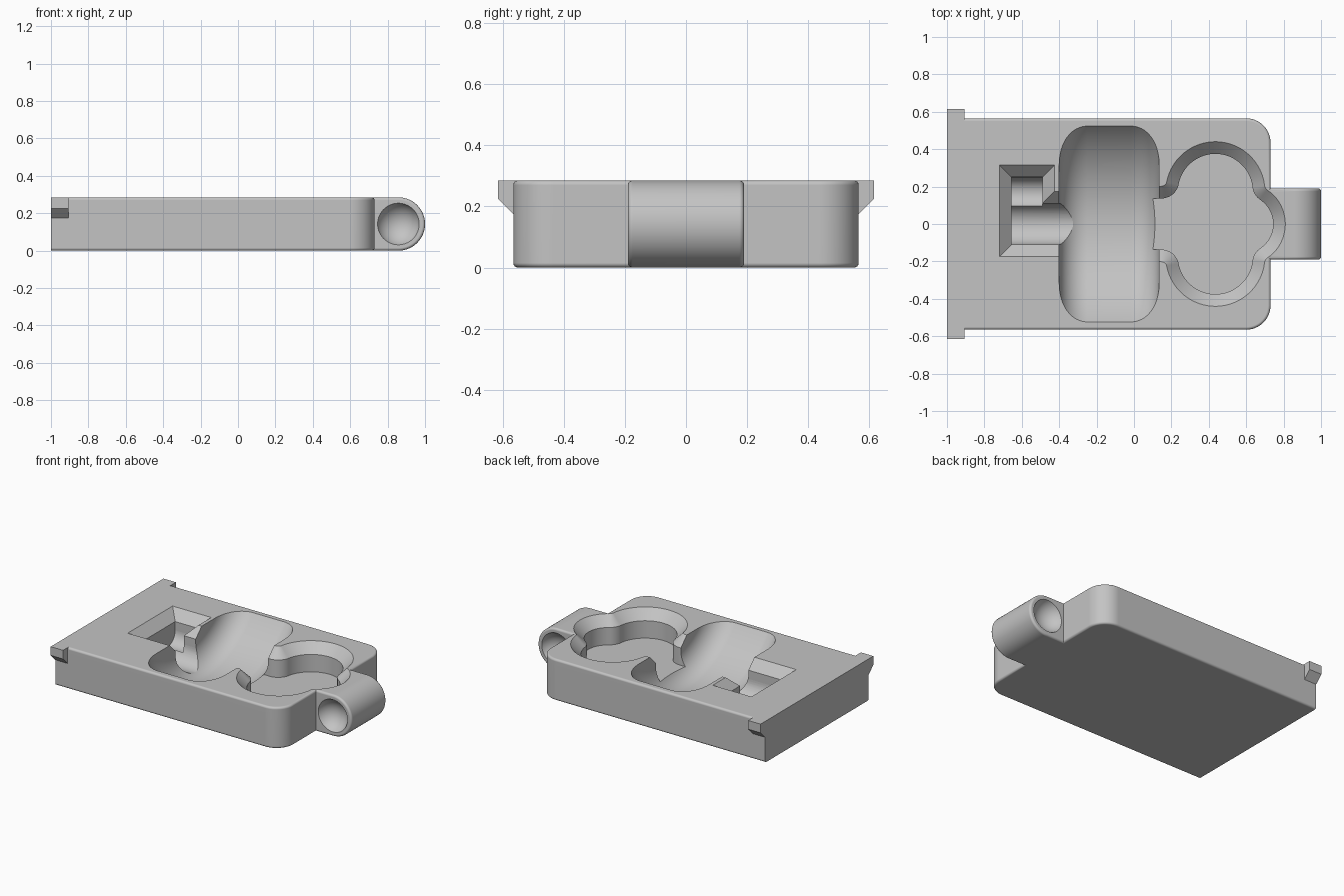
import bpy, bmesh
from math import sin, cos, pi, atan2, hypot

cube = bpy.data.objects.get("Cube")
if cube:
    bpy.data.objects.remove(cube, do_unlink=True)

H = 0.285       # plate thickness
EDGE = 0.015    # small rounding of the outer edges
RIM = 0.065     # chamfer around the pockets

grey = bpy.data.materials.new("plain grey")
grey.use_nodes = True
grey.diffuse_color = (0.55, 0.55, 0.55, 1)
grey.node_tree.nodes["Principled BSDF"].inputs["Base Color"].default_value = (0.55, 0.55, 0.55, 1)


def arc(cx, cy, r, a0, a1, n=16):
    steps = [a0 + (a1 - a0) * i / n for i in range(n + 1)]
    return [(cx + r * cos(a), cy + r * sin(a)) for a in steps]


def loft(name, layers):
    """Closed solid through rings that have equal point counts."""
    bm = bmesh.new()
    rings = [[bm.verts.new(p) for p in ring] for ring in layers]
    n = len(rings[0])
    for a, b in zip(rings, rings[1:]):
        for i in range(n):
            j = (i + 1) % n
            bm.faces.new((a[i], a[j], b[j], b[i]))
    bm.faces.new(rings[0][::-1])
    bm.faces.new(rings[-1])
    bmesh.ops.recalc_face_normals(bm, faces=bm.faces)
    mesh = bpy.data.meshes.new(name)
    bm.to_mesh(mesh)
    bm.free()
    mesh.materials.append(grey)
    ob = bpy.data.objects.new(name, mesh)
    bpy.context.collection.objects.link(ob)
    return ob


def rounded_levels(lo, hi, steps=4):
    """Pairs of (inset, position) that round both ends of an extrusion."""
    q = [(EDGE * (1 - sin(t)), EDGE * (1 - cos(t)))
         for t in (pi / 2 * i / steps for i in range(steps + 1))]
    return [(i, lo + d) for i, d in q] + [(i, hi - d) for i, d in reversed(q)]


def boolean(target, tool, operation):
    mod = target.modifiers.new(tool.name, 'BOOLEAN')
    mod.operation = operation
    mod.solver = 'EXACT'
    mod.object = tool
    tool.hide_render = True
    bpy.context.view_layer.objects.active = target
    bpy.ops.object.modifier_apply(modifier=mod.name)
    bpy.data.objects.remove(tool, do_unlink=True)


# Base plate: square at one end, rounded corners at the other
def plate_outline(inset):
    w, r = 0.565, 0.13
    cx, cy = 0.73 - r, w - r
    return ([(-1, -w + inset)] + arc(cx, -cy, r - inset, -pi / 2, 0)
            + arc(cx, cy, r - inset, 0, pi / 2) + [(-1, w - inset)])


plate = loft("tray_body", [[(x, y, z) for x, y in plate_outline(i)]
                           for i, z in rounded_levels(0, H)])


# Round lug at the end
def lug_outline(inset):
    r = H / 2
    return ([(0.65, inset)] + arc(1 - r, r, r - inset, -pi / 2, pi / 2, 40)
            + [(0.65, H - inset)])


lug = loft("end_lug", [[(x, y, z) for x, z in lug_outline(i)]
                       for i, y in rounded_levels(-0.19, 0.19)])
boolean(plate, lug, 'UNION')

# Side tabs with sloping undersides
for side in (-1, 1):
    profile = [(0.5, H), (0.615, H), (0.615, 0.225), (0.565, 0.175), (0.5, 0.175)]
    tab = loft("side_tab", [[(x, side * y, z) for y, z in profile] for x in (-1, -0.905)])
    boolean(plate, tab, 'UNION')

# Wide wheel-shaped hollow with rounded shoulders
R, shoulder, left, right = 0.665, 0.15, -0.4, 0.135
section = (arc(left + shoulder, R - shoulder, shoulder, pi, pi / 2)
           + arc(right - shoulder, R - shoulder, shoulder, pi / 2, 0))
wheel = loft("wheel_cutter", [[(x, y, z) for y, z in arc(0, 0.03 + R, r, 0, 2 * pi, 128)[:-1]]
                              for x, r in section])
boolean(plate, wheel, 'DIFFERENCE')


# Lobed pocket: tangent arcs, mirrored across the long axis
def lobed_outline(grow):
    lip, lobe, notch, tip = (0.147, 0.23), (0.435, 0.175), (0.728, 0.208), (0.589, 0)
    r_lobe, r_tip = 0.2, 0.155

    def bearing(a, b):
        return atan2(b[1] - a[1], b[0] - a[0])

    def gap(a, b):
        return hypot(b[0] - a[0], b[1] - a[1])

    a1, a2, a3 = bearing(lip, lobe), bearing(lobe, notch), bearing(notch, tip)
    half = [(-0.1, lip[1] - gap(lip, lobe) + r_lobe + grow)]
    half += arc(*lip, gap(lip, lobe) - r_lobe - grow, -pi / 2, a1)
    half += arc(*lobe, r_lobe + grow, a1 + pi, a2, 40)
    half += arc(*notch, gap(notch, lobe) - r_lobe - grow, a2 + pi, a3 + 2 * pi)[1:]
    half += arc(*tip, r_tip + grow, a3 + pi, 0)[1:]
    return half + [(x, -y) for x, y in reversed(half[:-1])]


# Stepped slot that opens into the wheel hollow
def slot_outline(grow):
    x0, x1, x2 = -0.655 - grow, -0.49 + grow, -0.2
    w, y1 = 0.11 + grow, 0.25 + grow
    return [(x0, -w), (x2, -w), (x2, w), (x1, w), (x1, y1), (x0, y1)]


for name, outline, floor in (("lobed_cutter", lobed_outline, 0.1),
                             ("slot_cutter", slot_outline, 0.16)):
    levels = [(0, floor), (0, H - RIM), (RIM, H), (RIM, H + 0.1)]
    pocket = loft(name, [[(x, y, z) for x, y in outline(g)] for g, z in levels])
    boolean(plate, pocket, 'DIFFERENCE')

# Round-bottomed channels in the slot
for y0, r, x_end in ((0, 0.11, -0.2), (0.165, 0.085, -0.49)):
    channel = loft("channel_cutter", [[(x, y, z) for y, z in arc(y0, 0.161, r, 0, 2 * pi, 48)[:-1]]
                                      for x in (-0.655, x_end)])
    boolean(plate, channel, 'DIFFERENCE')

# Shallow spherical dimples in both ends of the lug
for side in (-1, 1):
    bpy.ops.mesh.primitive_uv_sphere_add(segments=64, ring_count=32, radius=0.12,
                                         location=(1 - H / 2, side * 0.235, H / 2))
    dimple = bpy.context.object
    dimple.name = "dimple_cutter"
    dimple.data.materials.append(grey)
    boolean(plate, dimple, 'DIFFERENCE')

# Smooth curves, crisp edges
bpy.ops.object.select_all(action='DESELECT')
plate.select_set(True)
bpy.context.view_layer.objects.active = plate
bpy.ops.object.shade_smooth_by_angle(angle=pi / 6)
weighted = plate.modifiers.new("weighted_normals", 'WEIGHTED_NORMAL')
weighted.keep_sharp = True
